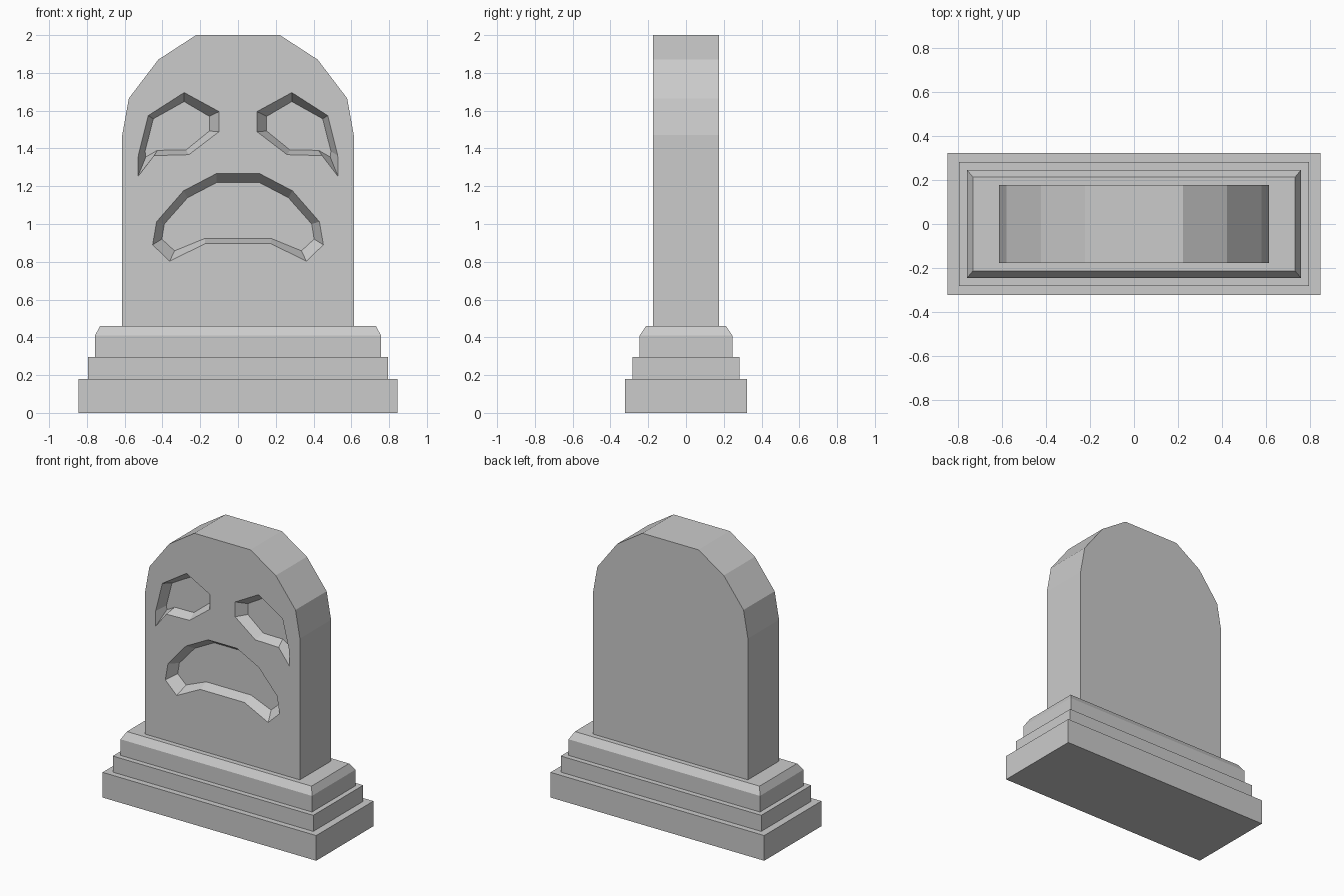
import bpy
import bmesh

cube = bpy.data.objects.get("Cube")
if cube:
    bpy.data.objects.remove(cube, do_unlink=True)

stone = bpy.data.materials.new("grey stone")
stone.use_nodes = True
GREY = (0.6, 0.6, 0.6, 1)
stone.diffuse_color = GREY
stone.node_tree.nodes["Principled BSDF"].inputs["Base Color"].default_value = GREY

HALF_DEPTH = 0.176
CARVE = 0.07


def finish(name, bm):
    bmesh.ops.recalc_face_normals(bm, faces=bm.faces)
    mesh = bpy.data.meshes.new(name)
    bm.to_mesh(mesh)
    bm.free()
    mesh.materials.append(stone)
    obj = bpy.data.objects.new(name, mesh)
    bpy.context.collection.objects.link(obj)
    return obj


def mirror(points):
    return [(-x, z) for x, z in reversed(points)]


def ring(bm, points, y):
    return [bm.verts.new((x, y, z)) for x, z in points]


def bridge(bm, a, b):
    n = len(a)
    for i in range(n):
        j = (i + 1) % n
        bm.faces.new((a[i], a[j], b[j], b[i]))


def plinth_tier(name, layers):
    """Stack of rectangles (half width, half depth, height)."""
    bm = bmesh.new()
    rings = [[bm.verts.new((sx * w, sy * d, z))
              for sx, sy in ((-1, -1), (1, -1), (1, 1), (-1, 1))]
             for w, d, z in layers]
    for a, b in zip(rings, rings[1:]):
        bridge(bm, a, b)
    bm.faces.new(rings[0])
    bm.faces.new(rings[-1])
    return finish(name, bm)


# Stepped plinth, the top step chamfered
plinth_tier("plinth_bottom", [(0.845, 0.323, 0), (0.845, 0.323, 0.18)])
plinth_tier("plinth_middle", [(0.793, 0.282, 0.18), (0.793, 0.282, 0.295)])
plinth_tier("plinth_top", [(0.757, 0.245, 0.295), (0.757, 0.245, 0.41),
                           (0.73, 0.212, 0.46)])

# Headstone outline, right half mirrored to the left
half = [(0.613, 0.46), (0.613, 1.47), (0.578, 1.665), (0.422, 1.87), (0.222, 2.0)]
outline = half + mirror(half)

# Carved shapes: rim on the front surface and smaller recessed floor
eye_rim = [(0.285, 1.696), (0.1, 1.595), (0.1, 1.489), (0.26, 1.367),
           (0.445, 1.362), (0.53, 1.251), (0.528, 1.362), (0.475, 1.574)]
eye_floor = [(0.285, 1.648), (0.152, 1.57), (0.152, 1.492), (0.275, 1.392),
             (0.427, 1.39), (0.488, 1.355), (0.492, 1.385), (0.448, 1.557)]
mouth_rim = [(0.114, 1.267), (0.288, 1.176), (0.431, 1.012),
             (0.452, 0.89), (0.362, 0.803), (0.174, 0.896)]
mouth_floor = [(0.114, 1.219), (0.267, 1.139), (0.39, 1.0),
               (0.403, 0.92), (0.336, 0.858), (0.177, 0.923)]
carvings = [(eye_rim, eye_floor),
            (mirror(eye_rim), mirror(eye_floor)),
            (mouth_rim + mirror(mouth_rim), mouth_floor + mirror(mouth_floor))]

# Headstone slab with recessed eyes and mouth
bm = bmesh.new()
front = ring(bm, outline, -HALF_DEPTH)
back = ring(bm, outline, HALF_DEPTH)
bridge(bm, front, back)
bm.faces.new(back)
loops = [front]
for rim, floor in carvings:
    outer = ring(bm, rim, -HALF_DEPTH)
    inner = ring(bm, floor, -HALF_DEPTH + CARVE)
    bridge(bm, outer, inner)
    bm.faces.new(inner)
    loops.append(outer)
edges = [bm.edges.get((a, b)) for loop in loops
         for a, b in zip(loop, loop[1:] + loop[:1])]
bmesh.ops.triangle_fill(bm, edges=edges, use_beauty=True, normal=(0, -1, 0))
finish("headstone", bm)
